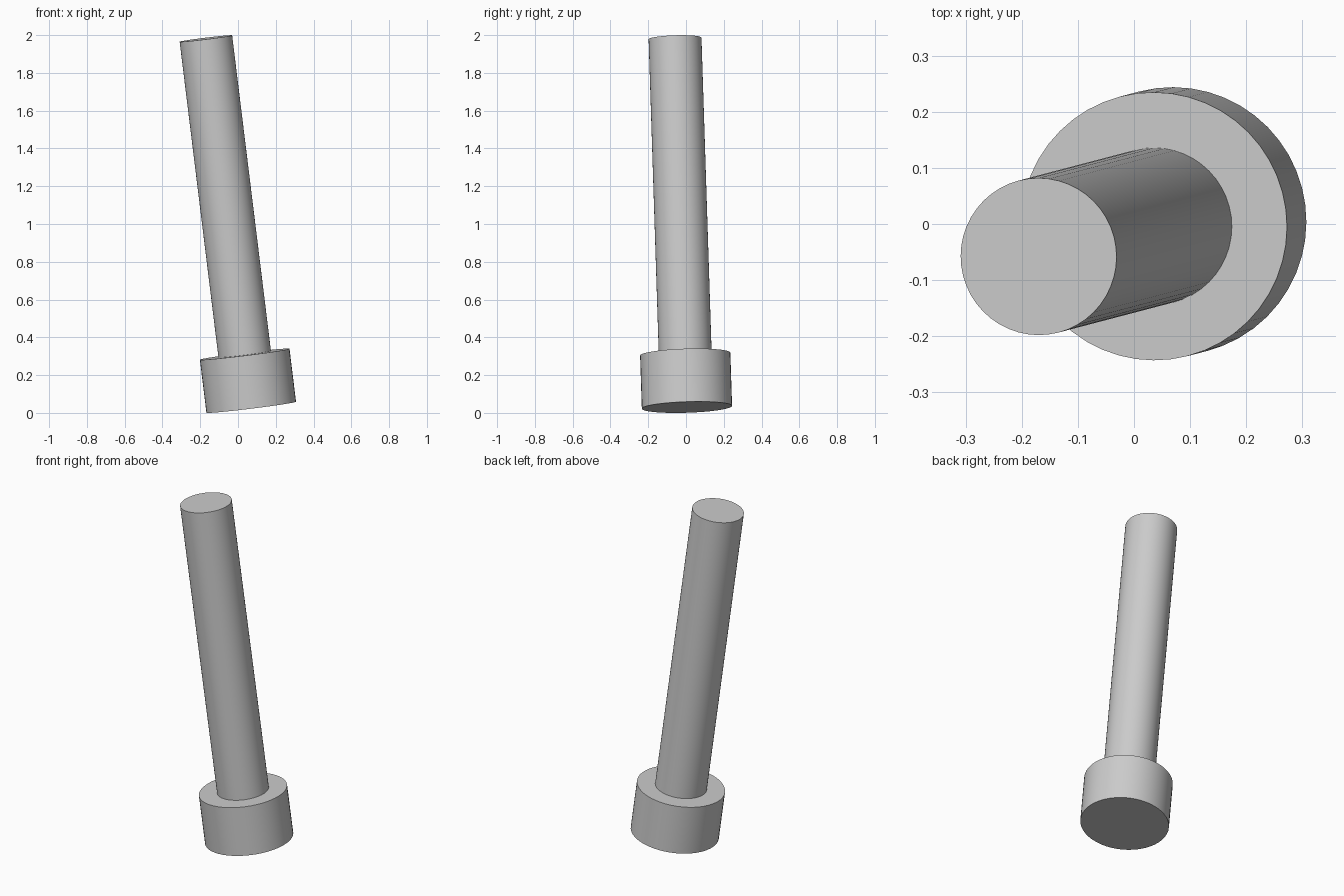
import bpy
import math
from mathutils import Vector

cube = bpy.data.objects.get("Cube")
if cube:
    bpy.data.objects.remove(cube, do_unlink=True)

# Plain grey metal
steel = bpy.data.materials.new("grey_metal")
steel.use_nodes = True
GREY = (0.6, 0.6, 0.6, 1.0)
steel.diffuse_color = GREY
steel.node_tree.nodes["Principled BSDF"].inputs["Base Color"].default_value = GREY

# Leaning centre line of the bolt, from head to tip
BASE = Vector((0.07, 0.005, 0.03))
TIP = Vector((-0.17, -0.058, 1.982))
LENGTH = (TIP - BASE).length
AXIS = (TIP - BASE).normalized()
HEAD_HEIGHT = 0.283


def rod(name, radius, start, end):
    """Cylinder along the centre line between two distances from the base."""
    bpy.ops.mesh.primitive_cylinder_add(
        vertices=48, radius=radius, depth=end - start,
        location=BASE + AXIS * (start + end) / 2)
    obj = bpy.context.object
    obj.name = name
    obj.rotation_euler = AXIS.to_track_quat('Z', 'Y').to_euler()
    obj.data.materials.append(steel)
    bpy.ops.object.shade_smooth_by_angle(angle=math.radians(30))
    return obj


rod("bolt_head", 0.239, 0, HEAD_HEIGHT)
rod("bolt_shaft", 0.14, HEAD_HEIGHT - 0.01, LENGTH)
